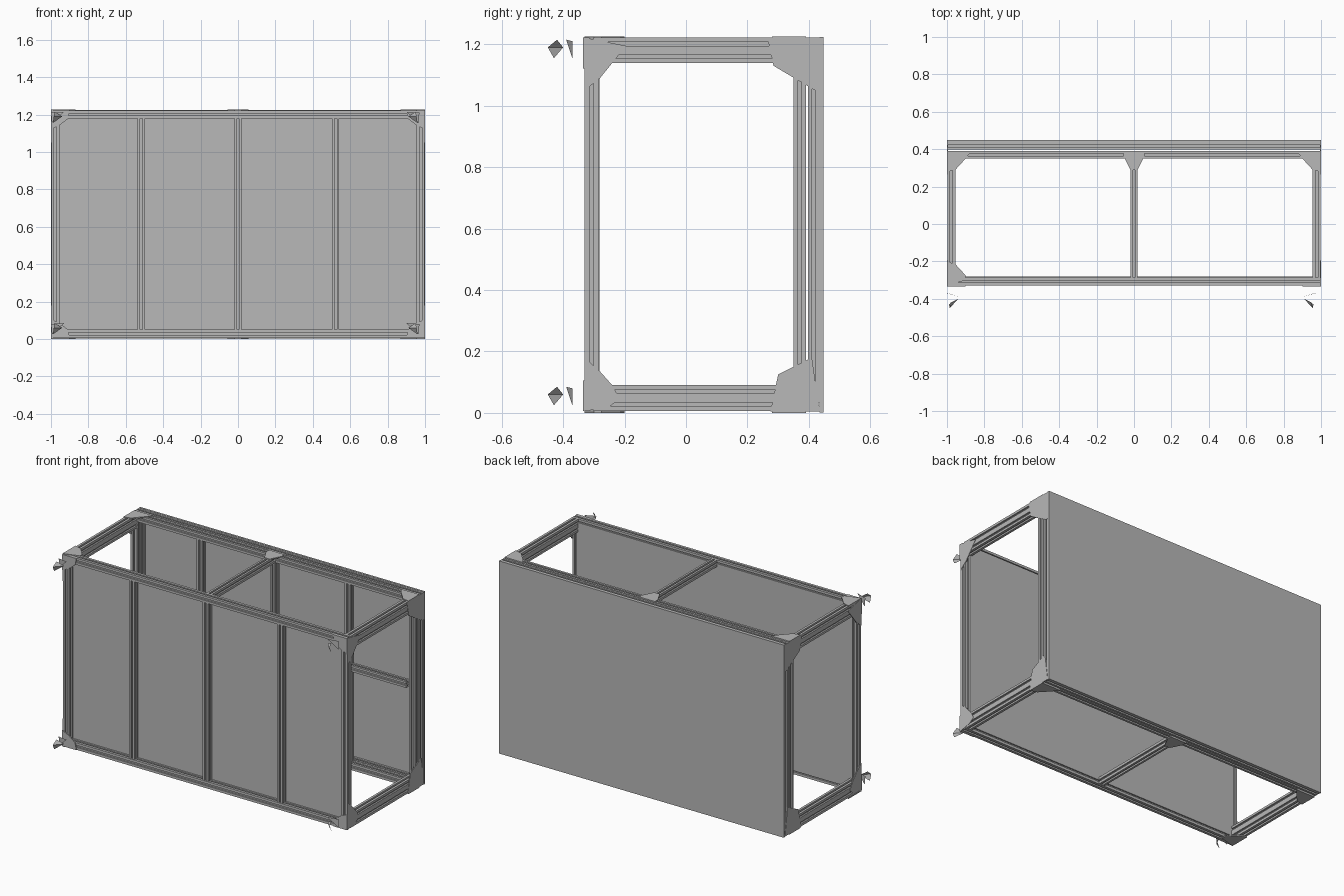
import bpy, bmesh
from mathutils import Vector

cube = bpy.data.objects.get("Cube")
if cube:
    bpy.data.objects.remove(cube, do_unlink=True)

grey = bpy.data.materials.new("aluminium grey")
grey.use_nodes = True
colour = (0.48, 0.48, 0.48, 1)
grey.diffuse_color = colour
grey.node_tree.nodes["Principled BSDF"].inputs["Base Color"].default_value = colour


def finish(name, bm):
    bmesh.ops.recalc_face_normals(bm, faces=bm.faces)
    mesh = bpy.data.meshes.new(name)
    bm.to_mesh(mesh)
    bm.free()
    mesh.materials.append(grey)
    obj = bpy.data.objects.new(name, mesh)
    bpy.context.collection.objects.link(obj)
    return obj


def prism(name, axis, outline, lo, hi):
    """Extrude a 2D outline along an axis (0, 1, 2); outline uses the next two axes."""
    i, j = (axis + 1) % 3, (axis + 2) % 3
    bm = bmesh.new()
    verts = []
    for u, v in outline:
        p = Vector()
        p[axis], p[i], p[j] = lo, u, v
        verts.append(bm.verts.new(p))
    face = bm.faces.new(verts)
    ext = bmesh.ops.extrude_face_region(bm, geom=[face])
    move = Vector()
    move[axis] = hi - lo
    bmesh.ops.translate(bm, vec=move,
                        verts=[g for g in ext["geom"] if isinstance(g, bmesh.types.BMVert)])
    return finish(name, bm)


def beam(name, axis, x, y, z, slot=0.006, depth=0.01):
    """Slotted extrusion filling the box given by three (min, max) ranges."""
    r = (x, y, z)
    ru, rv = r[(axis + 1) % 3], r[(axis + 2) % 3]
    a, b = (ru[1] - ru[0]) / 2, (rv[1] - rv[0]) / 2
    cu, cv = sum(ru) / 2, sum(rv) / 2
    s, d = slot, depth
    half = [(a, -b), (a, -s), (a - d, -s), (a - d, s), (a, s),
            (a, b), (s, b), (s, b - d), (-s, b - d), (-s, b)]
    pts = half + [(-u, -v) for u, v in half]
    return prism(name, axis, [(cu + u, cv + v) for u, v in pts], *r[axis])


def panel(name, x, y, z):
    return prism(name, 1, [(z[0], x[0]), (z[1], x[0]), (z[1], x[1]), (z[0], x[1])], *y)


FRONT, BACK, REAR = (-0.33, -0.285), (0.35, 0.39), (0.397, 0.435)
LOW, HIGH = (0.006, 0.05), (1.18, 1.222)
FULL, TALL = (-0.998, 0.998), (0.05, 1.18)
POSTS = (-0.517, 0.0, 0.522)

# Long rails, front and doubled at the back
for level, z in (("bottom", LOW), ("top", HIGH)):
    for place, y in (("front", FRONT), ("back", BACK), ("rear", REAR)):
        beam(f"{level}_{place}_rail", 0, FULL, y, z)

# End frames
for side, x in (("right", (-0.998, -0.955)), ("left", (0.955, 0.998))):
    for place, y in (("front", FRONT), ("back", BACK), ("rear", REAR)):
        beam(f"{side}_{place}_corner_post", 2, x, y, TALL)
    span = (FRONT[1], BACK[0])
    for level, z in (("bottom", LOW), ("bottom_inner", (0.05, 0.09)),
                     ("top_inner", (1.14, 1.18)), ("top", HIGH)):
        beam(f"{side}_{level}_end_rail", 1, x, span, z)

# Intermediate posts on both long sides
for n, x in enumerate(POSTS):
    rx = (x - 0.019, x + 0.019)
    beam(f"front_post_{n}", 2, rx, (-0.327, -0.288), TALL)
    beam(f"back_post_{n}", 2, rx, BACK, TALL)

# Middle rails between the back posts
stops = (-0.955,) + POSTS + (0.955,)
for n in range(4):
    beam(f"back_middle_rail_{n}", 0, (stops[n] + 0.019, stops[n + 1] - 0.019),
         BACK, (0.63, 0.67))

# Cross beams joining front and back
for level, z in (("bottom", LOW), ("top", HIGH)):
    beam(f"{level}_cross_beam", 1, (-0.019, 0.019), (FRONT[1], BACK[0]), z)

# Wall panels
panel("front_panel", (-0.97, 0.97), (-0.29, -0.282), (0.03, 1.2))
panel("back_panel", (-1, 1), (0.435, 0.448), (0.002, 1.224))

# Gusset plates on the two ends, outlined in y and z
END_GUSSETS = {
    "front_bottom": [(-0.33, 0.005), (-0.25, 0.02), (-0.215, 0.045), (-0.24, 0.09),
                     (-0.28, 0.135), (-0.33, 0.18)],
    "front_top": [(-0.33, 1.05), (-0.28, 1.09), (-0.195, 1.195), (-0.33, 1.222)],
    "back_bottom": [(0.275, 0.005), (0.435, 0.005), (0.41, 0.18), (0.37, 0.16),
                    (0.3, 0.125)],
    "back_top": [(0.265, 1.222), (0.285, 1.13), (0.42, 1.05), (0.445, 1.05),
                 (0.445, 1.222)],
}
for name, outline in END_GUSSETS.items():
    prism(f"right_{name}_gusset", 0, outline, -1.0, -0.994)
    prism(f"left_{name}_gusset", 0, outline, 0.994, 1.0)

# Flat gussets on the top and bottom frames
for level, lo, hi in (("bottom", 0.0, 0.007), ("top", 1.219, 1.226)):
    for side, s in (("right", -1), ("left", 1)):
        prism(f"{level}_{side}_back_gusset", 2,
              [(s, 0.39), (s, 0.28), (s * 0.955, 0.29), (s * 0.9, 0.35), (s * 0.87, 0.39)],
              lo, hi)
    prism(f"{level}_right_front_gusset", 2,
          [(-1, -0.33), (-1, -0.2), (-0.955, -0.215), (-0.9, -0.275), (-0.9, -0.3)], lo, hi)
    prism(f"{level}_middle_gusset", 2,
          [(-0.019, 0.29), (0.019, 0.29), (0.055, 0.36), (0.055, 0.39),
           (-0.055, 0.39), (-0.055, 0.36)], lo, hi)

# Small gussets on the front corners
for side, s in (("right", -1), ("left", 1)):
    for level, z, t in (("bottom", 0.006, 1), ("top", 1.222, -1)):
        prism(f"front_{side}_{level}_gusset", 1,
              [(z, s), (z + t * 0.1, s), (z + t * 0.08, s * 0.955),
               (z + t * 0.045, s * 0.91), (z, s * 0.9)], -0.335, -0.328)

# Loose corner bracket flaps standing off the front
FLAPS = ([(0.91, -0.40, 1.19), (0.955, -0.45, 1.19), (0.96, -0.43, 1.155)],
         [(0.955, -0.45, 1.19), (0.95, -0.42, 1.215), (0.91, -0.40, 1.19)],
         [(0.90, -0.39, 1.215), (0.97, -0.37, 1.21), (0.965, -0.37, 1.155)])
for side, s, shift in (("right", -1, 0.03), ("left", 1, 0)):
    for level, drop in (("bottom", 1.13), ("top", 0)):
        bm = bmesh.new()
        for tri in FLAPS:
            bm.faces.new([bm.verts.new((s * (x + shift), y, z - drop)) for x, y, z in tri])
        finish(f"{side}_{level}_bracket_flap", bm)
